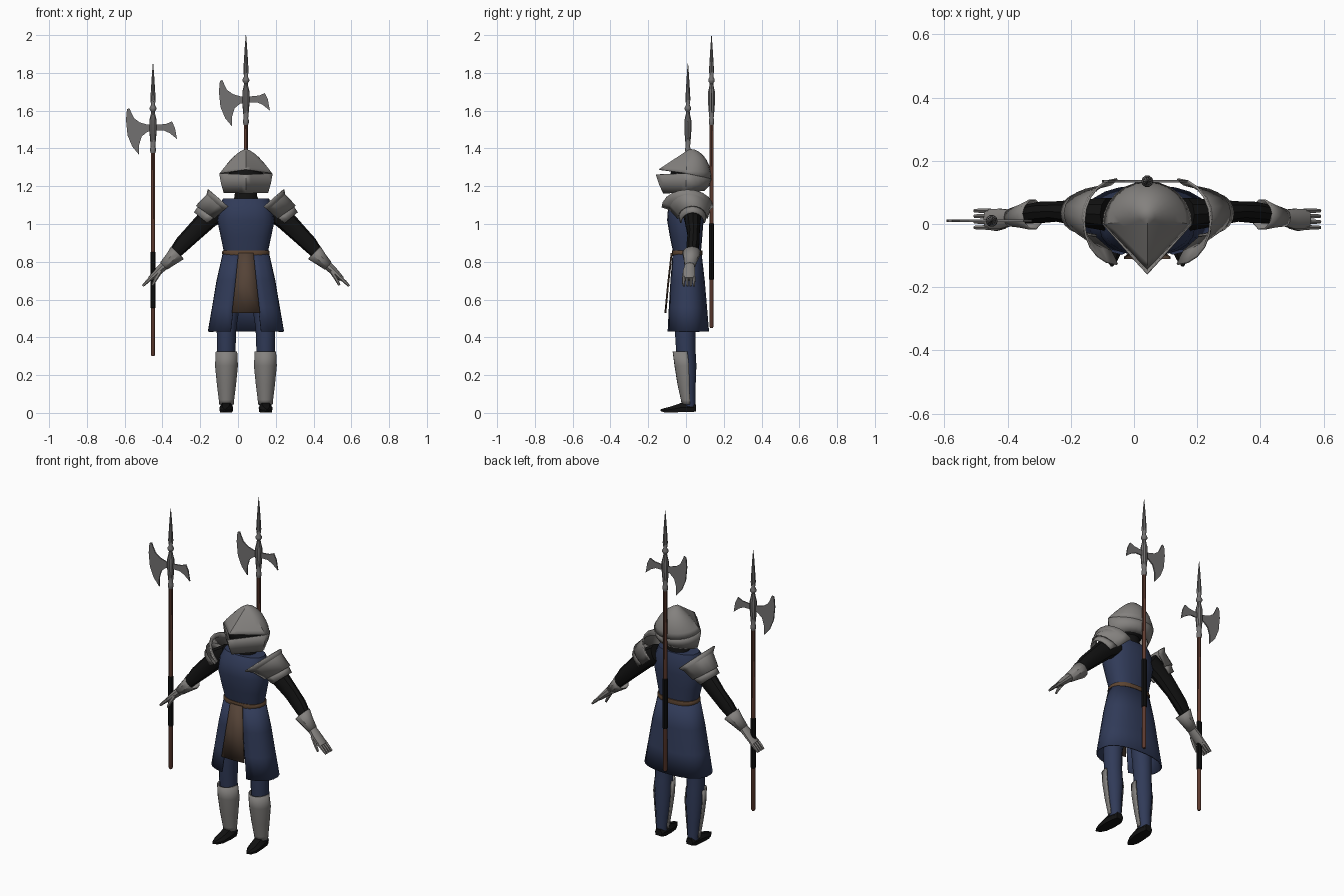
import bpy, bmesh, math
from mathutils import Vector
from math import sin, cos, pi

if "Cube" in bpy.data.objects:
    bpy.data.objects.remove(bpy.data.objects["Cube"])

CX = 0.042  # body centre line


def mat(name, r, g, b):
    m = bpy.data.materials.new(name)
    m.diffuse_color = (r, g, b, 1)
    m.use_nodes = True
    m.node_tree.nodes["Principled BSDF"].inputs["Base Color"].default_value = m.diffuse_color
    return m


STEEL = mat("armour_steel", .23, .22, .21)
WEAPON = mat("weapon_steel", .17, .165, .165)
BLUE = mat("blue_cloth", .03, .043, .098)
BLACK = mat("black_cloth", .006, .006, .006)
BROWN = mat("brown_cloth", .09, .056, .038)
LEATHER = mat("belt_leather", .11, .06, .032)
WOOD = mat("shaft_wood", .115, .045, .03)


def finish(name, bm, m, thick=0, smooth=35):
    bmesh.ops.recalc_face_normals(bm, faces=bm.faces)
    me = bpy.data.meshes.new(name)
    bm.to_mesh(me)
    bm.free()
    ob = bpy.data.objects.new(name, me)
    bpy.context.collection.objects.link(ob)
    me.materials.append(m)
    if thick:
        s = ob.modifiers.new("thickness", 'SOLIDIFY')
        s.thickness = thick
        s.offset = 0
    if smooth:
        bpy.ops.object.select_all(action='DESELECT')
        ob.select_set(True)
        bpy.context.view_layer.objects.active = ob
        bpy.ops.object.shade_smooth_by_angle(angle=math.radians(smooth))
    return ob


def loft(name, rings, m, closed=True, cap=True, thick=0, smooth=35):
    """Skin a list of equal-length point rings."""
    bm = bmesh.new()
    vs = [[bm.verts.new(p) for p in r] for r in rings]
    n = len(vs[0])
    for a, b in zip(vs, vs[1:]):
        for i in range(n if closed else n - 1):
            j = (i + 1) % n
            bm.faces.new((a[i], a[j], b[j], b[i]))
    if closed and cap:
        bm.faces.new(vs[0])
        bm.faces.new(vs[-1])
    bmesh.ops.remove_doubles(bm, verts=bm.verts, dist=1e-5)
    return finish(name, bm, m, thick, smooth)


def spow(v, p):
    return math.copysign(abs(v) ** p, v)


def oval(z, rx, y0, y1, cx=0, n=16, p=1.0, t0=0, t1=2 * pi):
    """Level ring, angle measured from the front; full or partial."""
    full = abs(t1 - t0 - 2 * pi) < 1e-6
    k = n if full else n - 1
    out = []
    for i in range(n):
        t = t0 + (t1 - t0) * i / k
        out.append((CX + cx + rx * spow(sin(t), p),
                    (y0 + y1) / 2 - (y1 - y0) / 2 * spow(cos(t), p), z))
    return out


def limb(name, path, s, m, n=10, cap=True, thick=0):
    """Tube along (x, y, z, radius in xz plane, radius in y), s = side."""
    rings = []
    for i, (x, y, z, ra, ry) in enumerate(path):
        a, b = path[max(i - 1, 0)], path[min(i + 1, len(path) - 1)]
        d = Vector((b[0] - a[0], b[2] - a[2])).normalized()
        ring = []
        for k in range(n):
            t = 2 * pi * k / n
            ring.append((CX + s * (x - d.y * ra * cos(t)), y + ry * sin(t), z + d.x * ra * cos(t)))
        rings.append(ring)
    return loft(name, rings, m, cap=cap, thick=thick)


# Tunic, neck, belt
loft("tunic_body", [oval(z, rx, a, b, n=20, p=.85) for z, rx, a, b in (
    (.84, .114, -.066, .078), (.93, .133, -.085, .086), (1.02, .152, -.1, .093),
    (1.09, .14, -.095, .092), (1.135, .122, -.062, .075))], BLUE)
loft("neck", [oval(1.11, .075, -.05, .075), oval(1.145, .06, -.045, .065),
              oval(1.24, .055, -.04, .06)], BLACK)
loft("belt", [oval(z, r, -.052 - r * .18, .065 + r * .18, n=20, p=.85)
              for z, r in ((.835, .121), (.842, .126), (.853, .126), (.86, .121))], LEATHER)

# Skirt, open at the front
rings = []
for z, rx, a, b, gap in ((.845, .12, -.069, .08, .03), (.7, .153, -.082, .097, .048),
                         (.56, .177, -.092, .109, .065), (.43, .2, -.1, .12, .08)):
    t0 = math.asin((gap / rx) ** (1 / .85))
    rings.append(oval(z, rx, a, b, n=22, p=.85, t0=t0, t1=2 * pi - t0))
loft("skirt", rings, BLUE, closed=False, thick=.006)
loft("front_cloth", [[(CX - w, y, z), (CX, y - .004, z), (CX + w, y, z)]
     for z, w, y in ((.845, .04, -.074), (.68, .057, -.093), (.53, .074, -.107))],
     BROWN, closed=False, thick=.006)

# Helmet
def helm_ring(rx, yf, yb, zf, zs, zb, f=0.0, n=24):
    """Round back, wedge front; f raises the ring towards the peak."""
    out = []
    for i in range(n):
        a = 2 * pi * i / n
        s = sin(a)
        if i <= n // 2:
            x, y, z, b = cos(a), yb * s, zs + (zb - zs) * s, .25 + .75 * s
        else:
            q = 1 - abs(i - n * .75) / (n * .25)
            x = math.copysign(1 - q, cos(a)) if q < 1 else 0
            y, z, b = -yf * q, zs + (zf - zs) * q, .25 * (1 - q)
        k = (1 - b) * (1 - f) + b * cos(f * pi / 2)
        h = (1 - b) * f + b * sin(f * pi / 2)
        out.append((CX + rx * x * k, .02 + (y - .02) * k, z + (1.395 - z) * h))
    return out


loft("helmet_dome", [helm_ring(.136, .142, .132, 1.288, 1.268, 1.24, k / 7) for k in range(8)],
     STEEL, cap=False, thick=.005, smooth=28)
loft("helmet_visor", [helm_ring(.139, .157, .133, 1.262, 1.268, 1.24),
                      helm_ring(.129, .14, .122, 1.21, 1.215, 1.205),
                      helm_ring(.115, .118, .095, 1.163, 1.165, 1.178)],
     STEEL, cap=False, thick=.006, smooth=28)
loft("head", [oval(1.25 + .09 * sin(t), .092 * cos(t) + .001, -.085 * cos(t), .09 * cos(t) + .002)
              for t in [-pi / 2 + pi * k / 8 for k in range(9)]], BLACK)


def shell(name, s, sections):
    """Shoulder plate arched from front to back."""
    rings = []
    for (cx, cz), (ex, ez), yc, ry in sections:
        ring = []
        for k in range(11):
            t = pi * k / 10
            ring.append((CX + s * (ex + (cx - ex) * sin(t)), yc - ry * cos(t),
                         ez + (cz - ez) * sin(t)))
        rings.append(ring)
    loft(name, rings, STEEL, closed=False, thick=.007, smooth=25)


for s, side in ((-1, "right"), (1, "left")):
    # Shoulder plates
    shell(side + "_shoulder_plate", s, (((.2, 1.182), (.095, 1.09), .007, .135),
          ((.205, 1.155), (.115, 1.075), .02, .105), ((.262, 1.095), (.165, 1.03), .035, .077)))
    shell(side + "_lower_shoulder_plate", s, (((.245, 1.1), (.16, 1.04), .035, .072),
          ((.272, 1.06), (.205, 1.005), .035, .062)))
    # Arm and gauntlet
    limb(side + "_sleeve", [(.12, .03, 1.08, .055, .055), (.2, .035, 1.03, .055, .045),
         (.285, .04, .945, .047, .033), (.335, .037, .895, .043, .035),
         (.39, .03, .83, .03, .03)], s, BLACK)
    limb(side + "_gauntlet_cuff", [(.362, .03, .848, .045, .048), (.395, .025, .815, .034, .036),
         (.435, .02, .778, .024, .026)], s, STEEL, cap=False, thick=.005)
    limb(side + "_hand", [(.425, .02, .787, .024, .025), (.465, .016, .75, .021, .034),
         (.508, .016, .708, .014, .033)], s, STEEL)
    for i, y in enumerate((-.011, .007, .025, .042)):
        limb(f"{side}_finger_{i + 1}", [(.498, y, .718, .01, .0085), (.525, y, .693, .009, .008),
             (.546, y, .672, .006, .006)], s, STEEL, n=6)
    limb(side + "_thumb", [(.452, -.006, .752, .012, .01), (.478, -.014, .71, .01, .009),
         (.495, -.014, .675, .006, .006)], s, STEEL, n=6)
    # Leg, greave, shoe
    loft(side + "_leg", [oval(z, r, a, b, s * c, n=12) for z, r, a, b, c in (
        (.035, .032, -.015, .05, .103), (.12, .038, -.025, .05, .103),
        (.25, .05, -.045, .055, .103), (.34, .049, -.053, .05, .104),
        (.45, .052, -.06, .05, .103), (.74, .068, -.06, .07, .072))], BLUE)
    loft(side + "_greave", [oval(z, r, a, b, s * .103, n=13, t0=-1.75, t1=1.75)
         for z, r, a, b in ((.045, .036, -.02, .05), (.07, .038, -.024, .052),
                            (.15, .048, -.042, .06), (.25, .058, -.058, .068),
                            (.325, .054, -.068, .06))],
         STEEL, closed=False, thick=.006)
    loft(side + "_shoe", [[(CX + s * (c + w * u), y, z0 + (h - z0) * v) for u, v in
         ((-.9, 0), (.9, 0), (1, .5), (.55, 1), (-.55, 1), (-1, .5))]
         for y, w, h, c, z0 in ((.053, .022, .045, .102, .008), (.03, .033, .055, .102, .004),
                            (-.025, .037, .053, .104, .004), (-.08, .032, .034, .108, .002),
                            (-.115, .017, .025, .111, .003), (-.135, .003, .018, .112, .01))],
         BLACK, smooth=30)

# Halberds: (x, y, z of foot)
BLADE = ((-.138, .077), (-.143, .02), (-.135, -.06), (-.11, -.12), (-.074, -.163), (-.073, -.11),
         (-.06, -.067), (-.03, -.042), (.02, -.036), (.06, -.036), (.09, -.05), (.127, -.08),
         (.116, -.02), (.1, .013), (.07, 0), (.03, -.004), (-.03, -.004), (-.07, .008),
         (-.1, .03), (-.115, .06), (-.125, .083))


def lathe(name, x, y, z0, prof, m, n=10):
    loft(name, [[(x + r * cos(2 * pi * k / n), y + r * sin(2 * pi * k / n), z0 + z)
                 for k in range(n)] for r, z in prof], m)


for tag, x, y, z0 in (("held", -.45, .01, .3), ("back", CX, .135, .45)):
    lathe(tag + "_shaft", x, y, z0, ((.007, 0), (.0115, .008), (.0115, 1.1)), WOOD)
    lathe(tag + "_grip", x, y, z0, ((.011, .255), (.0145, .258), (.0145, .55), (.011, .553)), BLACK)
    lathe(tag + "_spearhead", x, y, z0, (
        (.012, 1.075), (.015, 1.085), (.015, 1.1), (.012, 1.11), (.016, 1.15), (.019, 1.19),
        (.019, 1.25), (.012, 1.28), (.01, 1.295), (.018, 1.307), (.018, 1.315), (.01, 1.33),
        (.014, 1.36), (.0105, 1.42), (.006, 1.49), (.001, 1.55)), WEAPON)
    bm = bmesh.new()
    bm.faces.new([bm.verts.new((x + u, y, z0 + 1.23 + v)) for u, v in BLADE])
    bmesh.ops.triangulate(bm, faces=bm.faces)
    finish(tag + "_axe_blade", bm, WEAPON, thick=.007, smooth=0)
